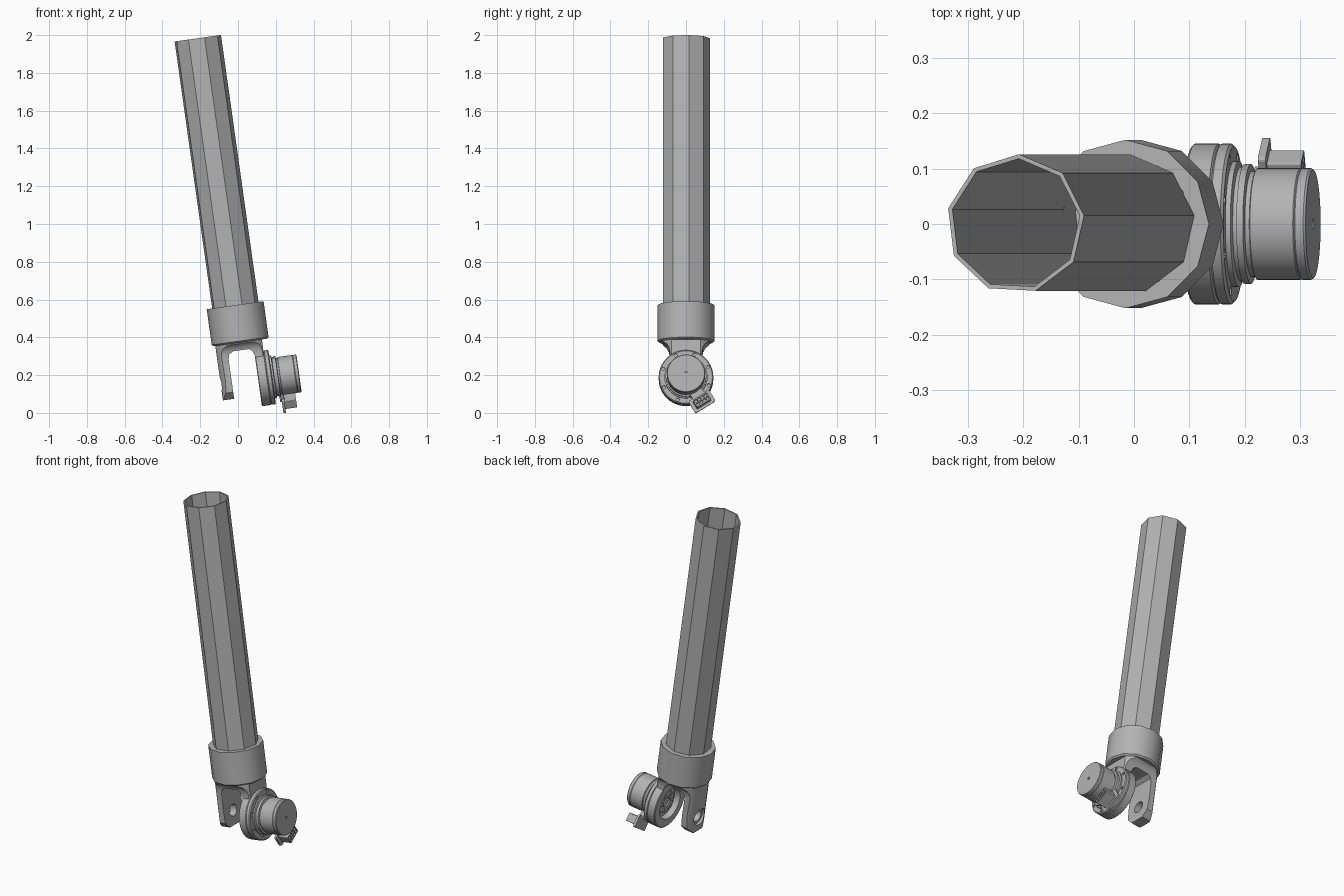
import bpy, bmesh
from math import sin, cos, pi, radians
from mathutils import Matrix

cube = bpy.data.objects.get("Cube")
if cube:
    bpy.data.objects.remove(cube)

# The whole arm leans 8 degrees; parts are built around the joint pivot
LEAN = Matrix.Translation((0.041, 0, 0.17)) @ Matrix.Rotation(radians(-8), 4, 'Y')

grey = bpy.data.materials.new("machined grey")
grey.use_nodes = True
GREY = (0.45, 0.45, 0.45, 1)
grey.diffuse_color = GREY
grey.node_tree.nodes["Principled BSDF"].inputs["Base Color"].default_value = GREY


def finish(name, bm, matrix=LEAN, smooth=None):
    bmesh.ops.recalc_face_normals(bm, faces=bm.faces)
    mesh = bpy.data.meshes.new(name)
    bm.to_mesh(mesh)
    bm.free()
    mesh.transform(matrix)
    mesh.materials.append(grey)
    ob = bpy.data.objects.new(name, mesh)
    bpy.context.collection.objects.link(ob)
    if smooth:
        shade(ob, smooth)
    return ob


def activate(ob):
    bpy.ops.object.select_all(action='DESELECT')
    ob.select_set(True)
    bpy.context.view_layer.objects.active = ob


def shade(ob, angle):
    activate(ob)
    bpy.ops.object.shade_smooth_by_angle(angle=radians(angle))


def lathe(name, profile, sides, axis='X', start=0, smooth=None, centre=(0, 0)):
    """Revolve (position along axis, radius) points about the local X or Z axis."""
    bm = bmesh.new()
    rings = []
    for h, r in profile:
        ring = []
        for i in range(sides if r else 1):
            t = radians(start) + 2 * pi * i / sides
            a, b = centre[0] + r * cos(t), centre[1] + r * sin(t)
            ring.append(bm.verts.new((h, a, b) if axis == 'X' else (a, b, h)))
        rings.append(ring)
    for lo, hi in zip(rings, rings[1:]):
        for i in range(sides):
            j = (i + 1) % sides
            quad = [lo[i % len(lo)], lo[j % len(lo)], hi[j % len(hi)], hi[i % len(hi)]]
            bm.faces.new(list(dict.fromkeys(quad)))
    return finish(name, bm, smooth=smooth)


def prism(name, outline, place, low, high):
    """Extrude an outline; place(a, b, depth) gives the local position."""
    bm = bmesh.new()
    ends = [[bm.verts.new(place(a, b, d)) for a, b in outline] for d in (low, high)]
    for end in ends:
        bm.faces.new(end)
    n = len(outline)
    for i in range(n):
        j = (i + 1) % n
        bm.faces.new((ends[0][i], ends[0][j], ends[1][j], ends[1][i]))
    return finish(name, bm)


def box(name, x, y, z, matrix, bevel=0):
    bm = bmesh.new()
    bmesh.ops.create_cube(bm, size=1)
    for v in bm.verts:
        for k, (lo, hi) in enumerate((x, y, z)):
            v.co[k] = lo if v.co[k] < 0 else hi
    if bevel:
        along_x = [e for e in bm.edges if abs(e.verts[0].co.x - e.verts[1].co.x) > 0.001]
        bmesh.ops.bevel(bm, geom=along_x, offset=bevel, segments=3, affect='EDGES', profile=0.5)
    return finish(name, bm, matrix)


def boolean(ob, tool, operation='DIFFERENCE'):
    mod = ob.modifiers.new("cut", 'BOOLEAN')
    mod.object, mod.operation, mod.solver = tool, operation, 'EXACT'
    activate(ob)
    bpy.ops.object.modifier_apply(modifier=mod.name)
    bpy.data.objects.remove(tool)


def pin(x0, x1, r, sides=24, centre=(0, 0)):
    return lathe("pin", [(x0, 0), (x0, r), (x1, r), (x1, 0)], sides, centre=centre)


# Nine-sided hollow tube
lathe("tube", [(0.22, 0), (0.22, 0.126), (1.831, 0.126), (1.831, 0.118), (0.23, 0.118), (0.23, 0)],
      9, 'Z', start=7)

# Twelve-sided collar holding the tube
lathe("collar", [(0.205, 0), (0.205, 0.143), (0.213, 0.152), (0.404, 0.152), (0.404, 0.12), (0.24, 0.12),
                 (0.24, 0)], 12, 'Z', smooth=31)

# Fork: front arch trimmed by its side outline
inner = [(-0.074, -0.15), (-0.074, 0.125), (-0.067, 0.15), (-0.045, 0.164),
         (0.04, 0.164), (0.058, 0.15), (0.066, 0.125), (0.066, -0.15)]
arch = [(-0.134, 0.21), (-0.134, -0.15)] + inner + [(0.115, -0.15), (0.115, 0.21)]
fork = prism("fork", arch, lambda a, b, d: (a, d, b), -0.16, 0.16)
half = [(0.045, -0.086), (0.082, -0.05), (0.088, 0.02), (0.085, 0.14), (0.09, 0.165), (0.102, 0.185), (0.122, 0.2),
        (0.122, 0.215)]
side = half + [(-y, z) for y, z in reversed(half)]
boolean(fork, prism("side_trim", side, lambda a, b, d: (d, a, b), -0.3, 0.3), 'INTERSECT')
neck = lathe("neck_trim", [(-0.3, 0), (-0.3, 0.139), (0.3, 0.139), (0.3, 0)], 32, 'Z')
boolean(fork, neck, 'INTERSECT')
boolean(fork, pin(-0.2, 0, 0.034))        # axle hole
boolean(fork, pin(-0.2, -0.118, 0.05))    # bearing recess
boolean(fork, pin(0.02, 0.2, 0.1, 32))    # seat for the motor flange
shade(fork, 25)

# Motor flange with a recessed back and a ring of screw holes
flange = lathe("motor_flange", [(0.098, 0), (0.098, 0.088), (0.066, 0.095), (0.066, 0.14), (0.07, 0.145),
                                (0.113, 0.145), (0.116, 0.141), (0.119, 0.145), (0.136, 0.145),
                                (0.141, 0.14), (0.141, 0)], 40)
for i in range(8):
    t = radians(25 + 45 * i)
    boolean(flange, pin(0.128, 0.2, 0.009, 10, (0.128 * cos(t), 0.128 * sin(t))))
shade(flange, 30)

# Output hub and its bolts inside the flange
lathe("output_hub", [(0.1, 0), (0.1, 0.066), (0.088, 0.066), (0.088, 0.03), (0.096, 0.03), (0.096, 0)],
      32, smooth=30)
for i in range(6):
    t = pi * i / 3
    bolt = pin(0.08, 0.1, 0.009, 10, (0.048 * cos(t), 0.048 * sin(t)))
    bolt.name = "hub_bolt"

# Stepped spacer rings between flange and motor
lathe("spacer_rings", [(0.14, 0), (0.14, 0.114), (0.15, 0.114), (0.153, 0.104), (0.16, 0.104), (0.16, 0.108),
                       (0.172, 0.108), (0.174, 0.096), (0.182, 0.096), (0.184, 0.101), (0.19, 0.101), (0.19, 0)],
      40, smooth=30)

# Motor housing with end cap and centre dimple
lathe("motor_housing", [(0.186, 0), (0.186, 0.097), (0.19, 0.101), (0.262, 0.101), (0.264, 0.099),
                        (0.266, 0.101), (0.281, 0.101), (0.285, 0.098), (0.285, 0.009), (0.278, 0.009),
                        (0.278, 0)], 40, smooth=30)

# Cable connector; local y points outward from the motor
OUT = LEAN @ Matrix.Rotation(radians(-58), 4, 'X')
box("connector_stem", (0.165, 0.19), (0.08, 0.14), (-0.035, 0.035), OUT)
box("connector_plate", (0.174, 0.188), (0.123, 0.197), (-0.063, 0.063), OUT, 0.008)
socket = box("connector_block", (0.186, 0.25), (0.135, 0.183), (-0.044, 0.044), OUT, 0.004)
for y in (0.149, 0.169):
    for i in range(4):
        z = -0.03 + 0.02 * i
        boolean(socket, box("slot", (0.225, 0.3), (y - 0.007, y + 0.007), (z - 0.007, z + 0.007), OUT))
